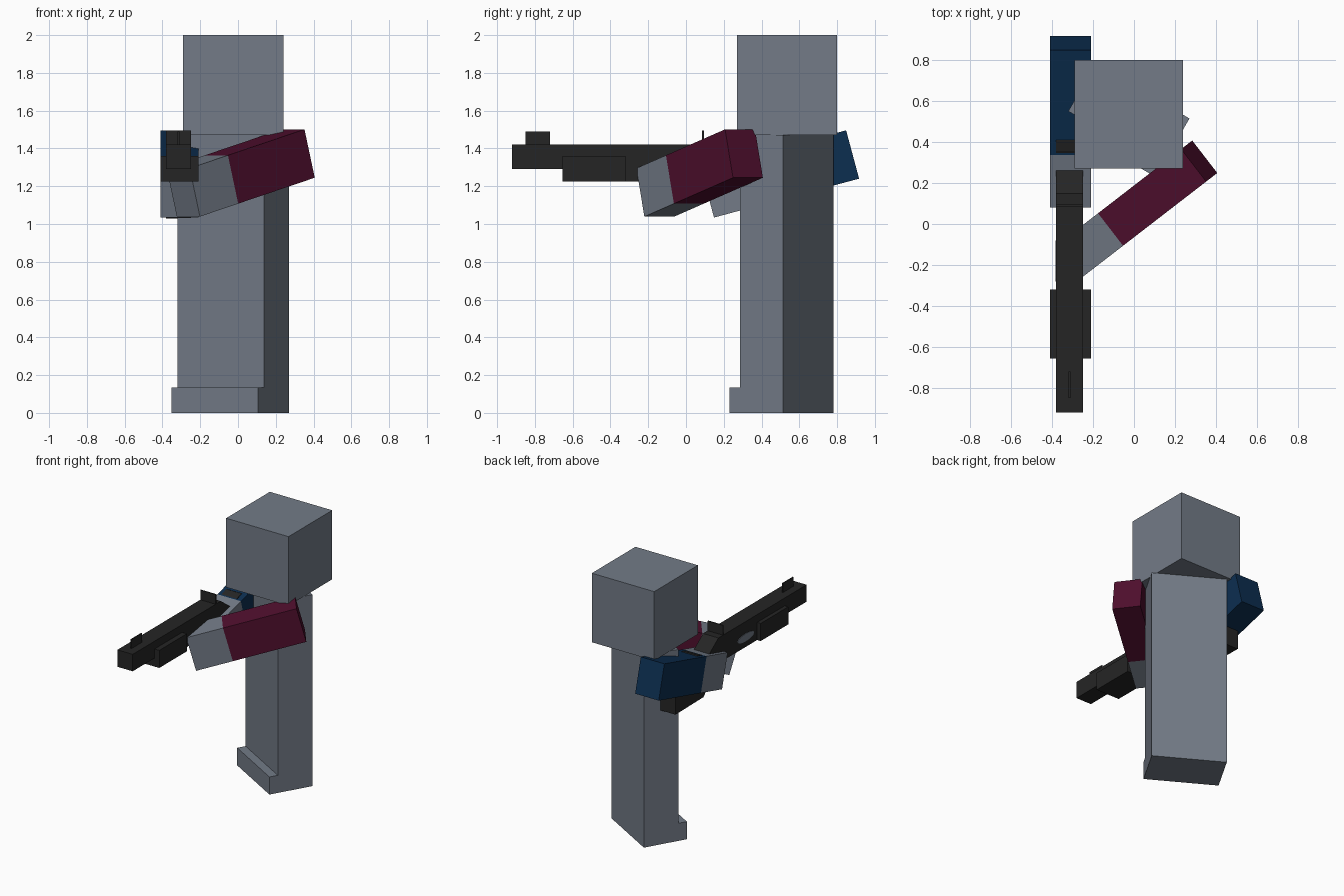
import bpy, bmesh, math
from mathutils import Matrix, Vector

if "Cube" in bpy.data.objects:
    bpy.data.objects.remove(bpy.data.objects["Cube"])


def material(name, rgb):
    lin = [((c / 255 + 0.055) / 1.055) ** 2.4 if c > 10 else c / 255 / 12.92 for c in rgb]
    m = bpy.data.materials.new(name)
    m.diffuse_color = (*lin, 1)
    m.use_nodes = True
    m.node_tree.nodes["Principled BSDF"].inputs["Base Color"].default_value = m.diffuse_color
    return m


GREY = material("slate grey", (115, 123, 135))
DARK = material("gunmetal black", (37, 37, 37))
MAROON = material("maroon", (80, 15, 46))
BLUE = material("navy blue", (12, 46, 80))


def finish(name, bm, mat):
    bmesh.ops.recalc_face_normals(bm, faces=bm.faces)
    mesh = bpy.data.meshes.new(name)
    bm.to_mesh(mesh)
    bm.free()
    mesh.materials.append(mat)
    ob = bpy.data.objects.new(name, mesh)
    bpy.context.collection.objects.link(ob)
    return ob


def box(name, mat, x, y, z, frame=Matrix()):
    """Box given by its ranges along the axes of a frame."""
    bm = bmesh.new()
    size = [b - a for a, b in (x, y, z)]
    mid = [(a + b) / 2 for a, b in (x, y, z)]
    bmesh.ops.create_cube(bm, size=1, matrix=frame @ Matrix.Translation(mid) @ Matrix.Diagonal((*size, 1)))
    return finish(name, bm, mat)


def prism(name, mat, profile, x0, x1):
    """Side profile (y, z) extruded across x."""
    bm = bmesh.new()
    face = bm.faces.new([bm.verts.new((x0, y, z)) for y, z in profile])
    new = bmesh.ops.extrude_face_region(bm, geom=[face])["geom"]
    bmesh.ops.translate(bm, vec=(x1 - x0, 0, 0), verts=[v for v in new if isinstance(v, bmesh.types.BMVert)])
    return finish(name, bm, mat)


# Head and turned body with a foot ledge in front
box("head", GREY, (-0.29, 0.24), (0.27, 0.80), (1.47, 2.0))
turn = Matrix.Translation((-0.025, 0.5325, 0)) @ Matrix.Rotation(math.radians(-30), 4, 'Z')
box("body", GREY, (-0.265, 0.265), (-0.1325, 0.1325), (0, 1.47), turn)
box("feet", GREY, (-0.265, 0.265), (-0.197, -0.1325), (0, 0.135), turn)


# Arms: coloured sleeve and grey forearm, running along local -y, pitched down
def arm(side, sleeve, shoulder, yaw):
    frame = (Matrix.Translation(shoulder) @ Matrix.Rotation(yaw, 4, 'Z')
             @ Matrix.Rotation(math.radians(15), 4, 'X'))
    box(side + "_sleeve", sleeve, (-0.1, 0.1), (-0.53, 0), (-0.1325, 0.1325), frame)
    box(side + "_forearm", GREY, (-0.1, 0.1), (-0.795, -0.53), (-0.1325, 0.1325), frame)


arm("left", MAROON, (0.318, 0.307, 1.373), math.atan2(-0.79, 0.61))
arm("right", BLUE, (-0.31, 0.882, 1.368), 0)

# Long gun: barrel, receiver, fore grip, stock and sights
GX = (-0.38, -0.25)
box("barrel", DARK, GX, (-0.92, -0.32), (1.29, 1.42))
box("receiver", DARK, GX, (-0.32, 0.15), (1.225, 1.42))
box("fore_grip", DARK, (-0.41, -0.21), (-0.655, -0.32), (1.225, 1.36))
prism("stock", DARK, [(0.15, 1.42), (0.285, 1.32), (0.355, 1.368), (0.40, 1.382), (0.67, 1.28),
                      (0.67, 1.03), (0.33, 1.035), (0.15, 1.225)], *GX)
box("front_sight", DARK, (-0.319, -0.311), (-0.85, -0.72), (1.42, 1.49))
box("rear_sight", DARK, GX, (0.086, 0.094), (1.42, 1.495))

# Pale oval port on the side of the receiver
oval = [(-0.18 + 0.1 * math.cos(a), 1.30 + 0.03 * math.sin(a))
        for a in (i * math.tau / 12 for i in range(12))]
prism("side_port", GREY, oval, -0.384, -0.379)
